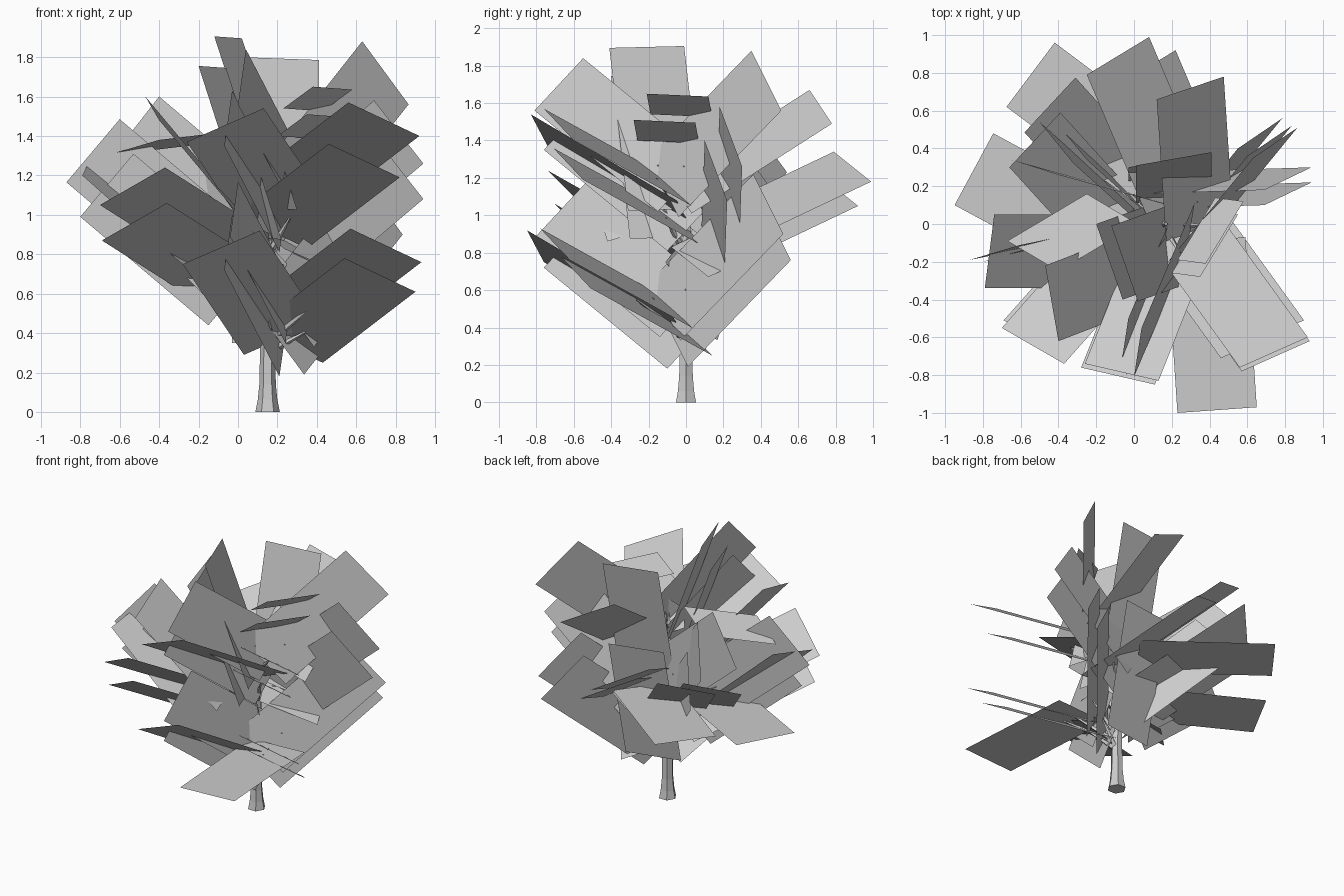
import bpy, bmesh, math
from mathutils import Vector as V


def make(name, bm):
    me = bpy.data.meshes.new(name)
    bm.to_mesh(me)
    bm.free()
    ob = bpy.data.objects.new(name, me)
    bpy.context.collection.objects.link(ob)
    return ob


def tube(name, path, sides):
    """Tapered limb through (point, radius) stations."""
    bm = bmesh.new()
    rings = []
    for i, (p, r) in enumerate(path):
        a = V(path[max(i - 1, 0)][0])
        b = V(path[min(i + 1, len(path) - 1)][0])
        q = V((0, 0, 1)).rotation_difference(b - a)
        rings.append([bm.verts.new(V(p) + q @ V((r * math.cos(t), r * math.sin(t), 0)))
                      for t in (2 * math.pi * k / sides for k in range(sides))])
    for lo, hi in zip(rings, rings[1:]):
        for k in range(sides):
            j = (k + 1) % sides
            bm.faces.new((lo[k], lo[j], hi[j], hi[k]))
    bm.faces.new(rings[-1])
    bm.faces.new(rings[0][::-1])
    make(name, bm)


def spray(name, edge, length, corners, branch=True):
    """Flat leaf cards: tip corner, tip edge vector, vector back to the trunk."""
    e, l = V(edge), V(length)
    bm = bmesh.new()
    for c in corners:
        p = V(c)
        bm.faces.new([bm.verts.new(q) for q in (p, p + e, p + e + l, p + l)])
        if branch:
            base = p + e / 2 + l * 0.8
            z = max(0.3, min(base.z - 0.2, 1.15))
            start = V((0.15, 0, z))
            tube(name + "_branch", [(start, 0.02), (start.lerp(base, 0.5), 0.014), (base, 0.005)], 4)
    make(name, bm)


# Trunk with flared foot
tube("trunk", [((0.15, 0, 0), 0.062), ((0.15, 0, 0.06), 0.05), ((0.15, 0, 0.14), 0.042),
               ((0.15, 0, 0.36), 0.037), ((0.15, 0.01, 0.7), 0.03),
               ((0.16, 0, 1.05), 0.022), ((0.17, 0, 1.35), 0.008)], 6)

# Sloping leaf cards, front
spray("leaves_front", (-0.39, 0.09, -0.17), (0.31, 0.78, -0.46),
      [(0.13, -0.83, 1.54), (0.11, -0.85, 0.92)])
spray("leaves_front_right", (0.36, 0.16, -0.17), (-0.47, 0.65, -0.36),
      [(0.57, -0.78, 0.93), (0.54, -0.67, 0.78), (0.46, -0.71, 1.36), (0.56, -0.76, 1.57)])
spray("leaves_front_left", (-0.33, 0.19, -0.19), (0.55, 0.62, -0.35),
      [(-0.37, -0.74, 1.24), (-0.36, -0.70, 1.06)])

# Sloping leaf cards, back
spray("leaves_back_right", (0.355, 0.12, -0.18), (0.05, -0.75, -0.48), [(0.12, 0.66, 1.67)])
spray("leaves_back", (0.33, 0.2, -0.16), (0.34, -0.8, -0.38),
      [(-0.25, 0.79, 1.34), (-0.11, 0.72, 1.21)])
spray("leaves_back_left", (-0.27, -0.29, -0.12), (0.5, -0.55, -0.5),
      [(-0.31, 0.775, 1.25), (-0.39, 0.59, 1.2)])

# Upright leaf cards around the crown
spray("upright_back_right", (0.235, 0.16, -0.32), (-0.45, -0.55, -0.57),
      [(0.63, 0.35, 1.88), (0.55, 0.40, 1.08), (0.60, 0.36, 1.22)])
spray("upright_right", (0.25, 0.12, -0.32), (-0.65, -0.02, -0.55),
      [(0.69, 0.18, 1.58), (0.69, 0.10, 1.40)])
spray("upright_front", (-0.04, -0.26, -0.28), (0.28, 0.66, -0.54),
      [(0.04, -0.55, 1.84), (-0.03, -0.5, 1.63), (0.0, -0.54, 1.17), (-0.03, -0.5, 1.0)])
spray("upright_left", (-0.27, -0.08, -0.32), (0.65, 0.13, -0.55),
      [(-0.6, -0.11, 1.485), (-0.53, -0.12, 1.31)])
spray("upright_back_left", (-0.18, 0.22, -0.3), (0.5, -0.45, -0.55),
      [(-0.32, 0.32, 1.53), (-0.25, 0.34, 1.3)])
spray("upright_far_left", (-0.25, 0.08, -0.32), (0.65, -0.18, -0.55), [(-0.4, 0.26, 1.6)])

# Steep cards at the top and behind the trunk
spray("crown_top", (0.14, -0.4, -0.01), (0.28, 0.1, -0.87),
      [(-0.12, -0.01, 1.905), (-0.2, 0.0, 1.755)], False)
spray("crown_back", (0.4, 0.07, -0.015), (0, -0.2, -0.87),
      [(0.01, 0.31, 1.8), (-0.03, 0.3, 1.22)], False)
spray("crown_left_upper", (0.07, -0.4, -0.12), (0.52, 0.2, -0.62), [(-0.47, -0.22, 1.6)], False)
spray("crown_left_lower", (-0.05, -0.39, -0.1), (0.62, 0.0, -0.55), [(-0.74, 0.05, 1.3)], False)

# Level cards low in the crown
spray("level_front", (0.42, 0.03, 0), (-0.06, 0.9, 0), [(0.23, -1.0, 0.55)])
spray("level_left", (0.205, 0.38, 0), (0.78, -0.42, 0), [(-0.95, 0.1, 0.8)])
spray("level_back_left", (-0.255, -0.34, 0), (0.72, -0.54, 0), [(-0.42, 0.96, 0.9)])

# Small inner tufts
spray("tuft_right", (0.2, 0.33, -0.015), (-0.15, 0.02, -0.11),
      [(0.38, -0.21, 1.65), (0.35, -0.28, 1.51)], False)
spray("tuft_left", (0.27, -0.16, 0.08), (0.42, 0.25, 0.05), [(-0.67, -0.09, 1.3)], False)
